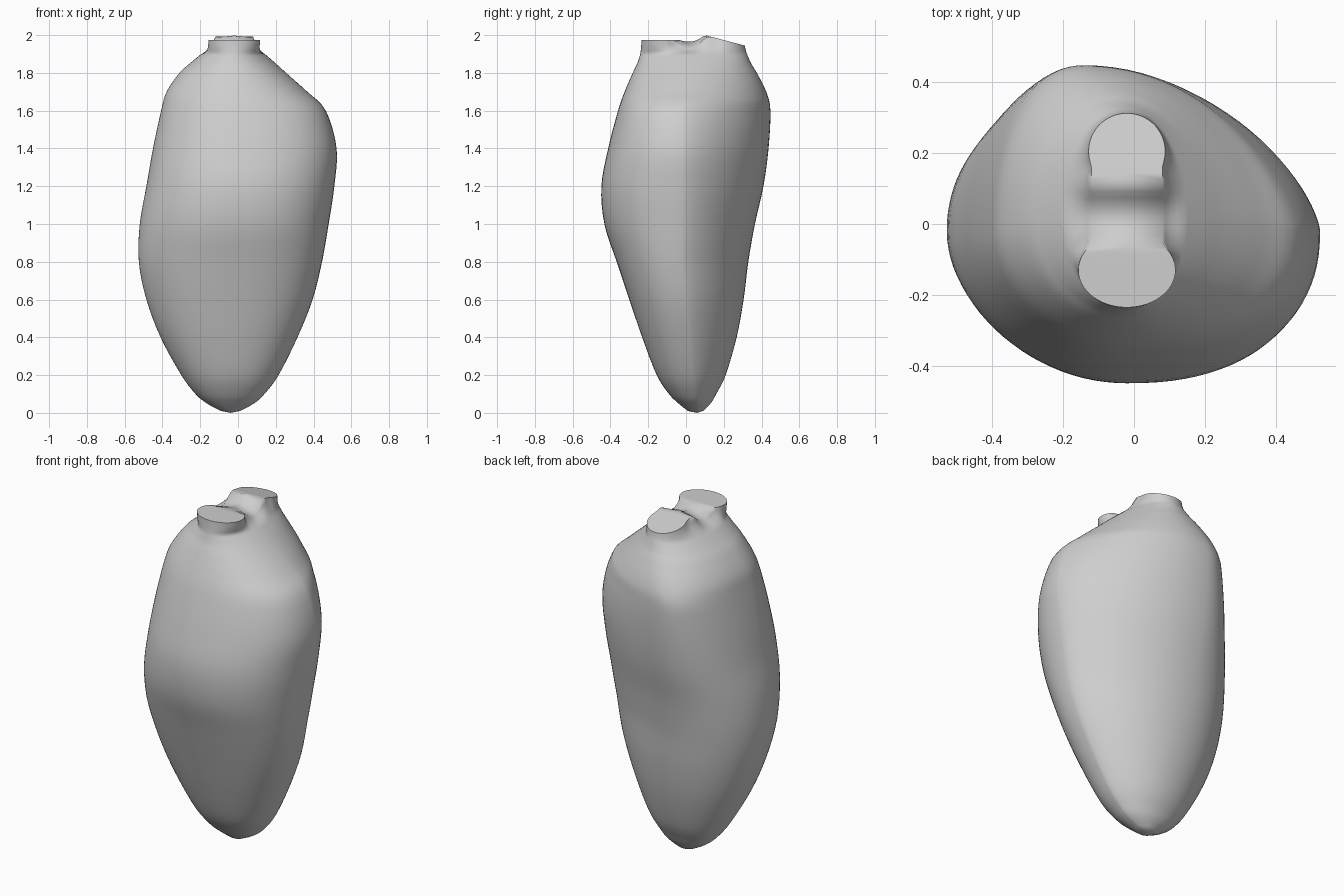
import bpy
import bmesh
from math import sin, cos, pi, sqrt
from mathutils import Vector

SIDES = 96
STEPS = 4

# Body outline by height: z, right edge x, left edge x, front y, back y
OUTLINE = [
    (0.01, -0.09, 0.01, 0.01, 0.09),
    (0.05, -0.165, 0.085, -0.04, 0.13),
    (0.1, -0.225, 0.14, -0.09, 0.16),
    (0.2, -0.3, 0.215, -0.155, 0.21),
    (0.4, -0.41, 0.315, -0.232, 0.268),
    (0.6, -0.485, 0.395, -0.3, 0.305),
    (0.8, -0.525, 0.445, -0.367, 0.33),
    (1.0, -0.52, 0.48, -0.432, 0.365),
    (1.2, -0.485, 0.51, -0.448, 0.41),
    (1.4, -0.45, 0.522, -0.412, 0.437),
    (1.6, -0.407, 0.465, -0.36, 0.447),
    (1.7, -0.378, 0.367, -0.325, 0.425),
    (1.8, -0.31, 0.255, -0.282, 0.375),
    (1.85, -0.255, 0.2, -0.258, 0.345),
    (1.9, -0.195, 0.142, -0.242, 0.323),
]

# Neck profile from the body to the rim: inward share, upward share
NECK = [(0.3, 0.2), (0.6, 0.45), (0.85, 0.72), (1, 1)]


def spline(rows, i, t):
    """Smooth interpolation between two rows of the outline."""
    a, b, c, d = (rows[min(max(k, 0), len(rows) - 1)] for k in range(i - 1, i + 3))
    return [q + t / 2 * (r - p + t * (2 * p - 5 * q + 4 * r - s + t * (3 * (q - r) + s - p)))
            for p, q, r, s in zip(a, b, c, d)]


def section(row):
    """Rounded cross-section: ridged at the left, flat at back left, full at front left."""
    z, right, left, front, back = row
    rise = min(z / 0.8, 1)
    neck = min(max((z - 1.6) / 0.3, 0), 1)
    side_y = 0.06 - 0.08 * rise + 0.04 * neck
    back_x = -0.04 - 0.1 * rise + 0.12 * neck
    front_x = -0.04 + 0.02 * rise
    points = []
    for k in range(SIDES):
        angle = 2 * pi * k / SIDES
        c, s = cos(angle), sin(angle)
        apex_x, apex_y = (back_x, back) if s >= 0 else (front_x, front)
        edge_x = left if c >= 0 else right
        flat, full = 1, 1
        if c >= 0 and s >= 0:
            flat = 1.38 - 0.38 * neck
        elif c >= 0:
            full = 0.86 + 0.14 * neck
        elif s >= 0:
            full = 0.95
        points.append(Vector((apex_x + (edge_x - apex_x) * abs(c) ** full,
                              side_y + (apex_y - side_y) * abs(s) ** (flat * full), z)))
    return points


def oval_width(y, centre, half_width, half_depth):
    return half_width * sqrt(max(0, 1 - ((y - centre) / half_depth) ** 2))


def top_height(y):
    """Level front opening, rising saddle, tilted back opening."""
    if y < -0.04:
        return 1.975
    if y < 0.1:
        t = (y + 0.04) / 0.14
        return 1.975 + 0.025 * t ** 3 - 0.012 * sin(pi * t)
    return 2.0 - 0.055 * (y - 0.1) / 0.21


def rim():
    """Outline around both openings, joined by a wide, low saddle."""
    points = []
    for k in range(SIDES):
        angle = 2 * pi * k / SIDES
        y = 0.0385 + 0.2735 * sin(angle)
        across = min(max((y + 0.07) / 0.2, 0), 1)
        saddle = 0.1 if -0.1 < y < 0.17 else 0
        width = max(oval_width(y, -0.13, 0.137, 0.105),
                    oval_width(y, 0.205, 0.108, 0.107), saddle)
        x = -0.02 + (width if cos(angle) > 0 else -width)
        points.append(Vector((x, y, top_height(y) - 0.03 * sin(pi * across))))
    return points


# Rings of the body, then of the necks
rings = [section(spline(OUTLINE, i, s / STEPS))
         for i in range(len(OUTLINE) - 1) for s in range(STEPS)]
base = section(OUTLINE[-1])
rings.append(base)
top = rim()
for inward, upward in NECK:
    rings.append([Vector((*a.lerp(b, inward).xy, a.z + (b.z - a.z) * upward))
                  for a, b in zip(base, top)])

bm = bmesh.new()
loops = [[bm.verts.new(p) for p in ring] for ring in rings]
for lower, upper in zip(loops, loops[1:]):
    for k in range(SIDES):
        n = (k + 1) % SIDES
        bm.faces.new((lower[k], lower[n], upper[n], upper[k]))

# Bottom tip
tip = bm.verts.new((-0.04, 0.06, 0))
for k in range(SIDES):
    bm.faces.new((tip, loops[0][(k + 1) % SIDES], loops[0][k]))

# Openings and crowned saddle, closed from the rim to a middle line
last = loops[-1]
half, quarter = SIDES // 2, SIDES // 4
spine = [last[-quarter]]
for k in range(1 - quarter, quarter):
    y = last[k].co.y
    spine.append(bm.verts.new((-0.02, y, top_height(y))))
spine.append(last[quarter])
for i, k in enumerate(range(-quarter, quarter)):
    for a, b in ((k, k + 1), (half - k, half - k - 1)):
        corners = [last[a % SIDES], last[b % SIDES], spine[i + 1], spine[i]]
        bm.faces.new(list(dict.fromkeys(corners)))

bmesh.ops.recalc_face_normals(bm, faces=bm.faces)
for face in bm.faces:
    face.smooth = True

# Crisp edges round the openings only
rim_verts = set(last)
for edge in bm.edges:
    if rim_verts.issuperset(edge.verts) and edge.calc_face_angle(0) > 0.4:
        middle = (edge.verts[0].co.y + edge.verts[1].co.y) / 2
        edge.smooth = -0.06 < middle < 0.13

cube = bpy.data.objects.get("Cube")
if cube:
    bpy.data.objects.remove(cube, do_unlink=True)

mesh = bpy.data.meshes.new("chamber_body")
bm.to_mesh(mesh)
bm.free()
body = bpy.data.objects.new("chamber_body", mesh)
bpy.context.collection.objects.link(body)

grey = bpy.data.materials.new("light_grey")
grey.use_nodes = True
colour = (0.62, 0.62, 0.62, 1)
grey.diffuse_color = colour
grey.node_tree.nodes["Principled BSDF"].inputs["Base Color"].default_value = colour
mesh.materials.append(grey)
